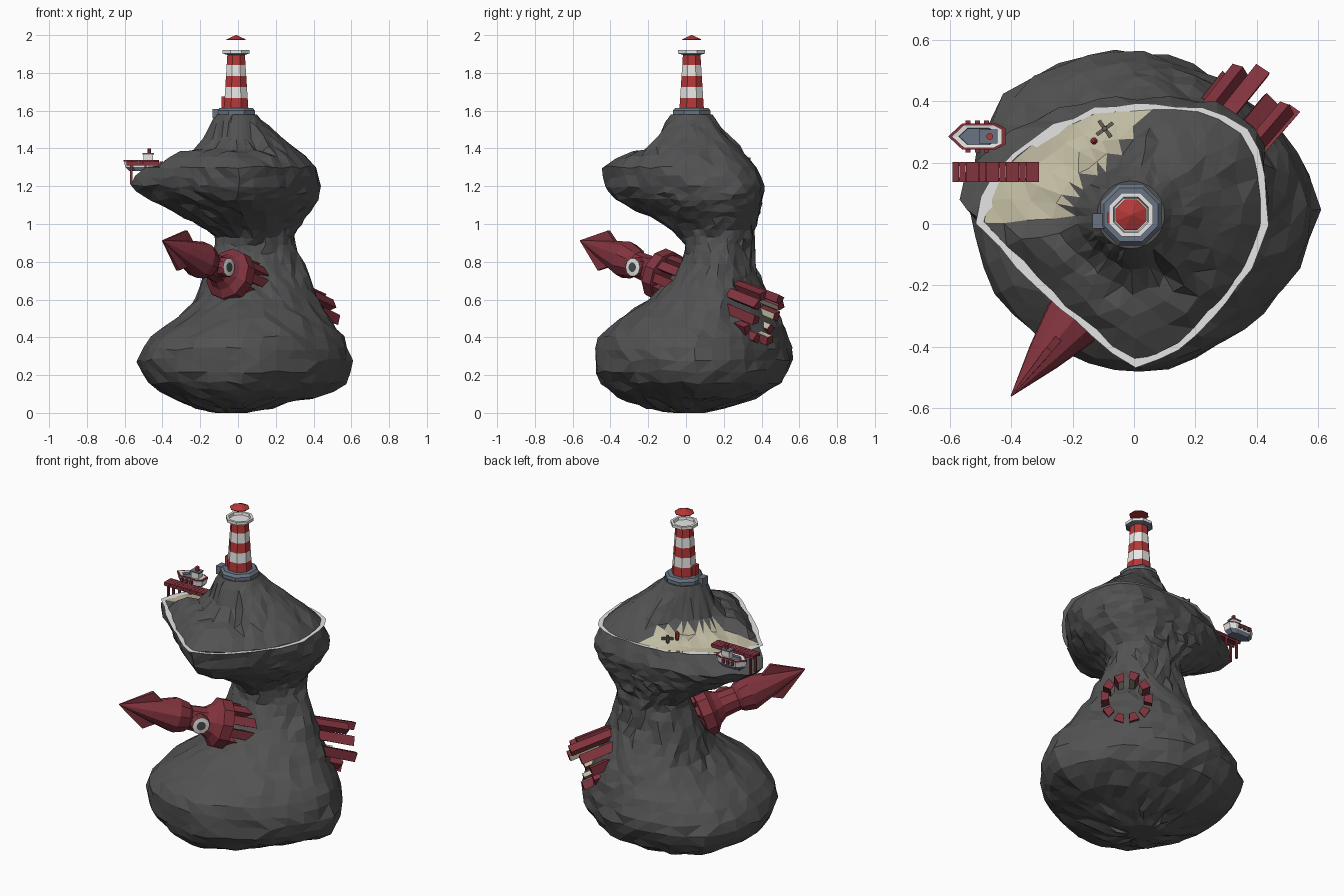
import bpy, bmesh, math, random
from mathutils import Matrix, Vector

random.seed(4)
if "Cube" in bpy.data.objects:
    bpy.data.objects.remove(bpy.data.objects["Cube"])

COLOURS = {
    "rock": (.085, .085, .085), "sand": (.53, .5, .36), "foam": (.78, .78, .78),
    "signal_red": (.46, .04, .04), "squid_red": (.22, .033, .048),
    "white": (.8, .8, .78), "slate": (.14, .175, .225), "charcoal": (.07, .075, .08),
    "driftwood": (.13, .12, .1),
}
NAMES = list(COLOURS)
MATS = []
for label, rgb in COLOURS.items():
    m = bpy.data.materials.new(label)
    m.use_nodes = True
    m.diffuse_color = (*rgb, 1)
    shader = next(n for n in m.node_tree.nodes if n.type == "BSDF_PRINCIPLED")
    shader.inputs["Base Color"].default_value = (*rgb, 1)
    shader.inputs["Roughness"].default_value = .9
    MATS.append(m)


def finish(name, bm, rule=None):
    """Turn a bmesh into an object; rule(face) may choose a colour name."""
    bmesh.ops.recalc_face_normals(bm, faces=bm.faces)
    for f in bm.faces:
        if rule:
            f.material_index = NAMES.index(rule(f))
    mesh = bpy.data.meshes.new(name)
    for m in MATS:
        mesh.materials.append(m)
    bm.to_mesh(mesh)
    bm.free()
    ob = bpy.data.objects.new(name, mesh)
    bpy.context.collection.objects.link(ob)
    return ob


def skin(rings, bands, caps=True):
    """Bridge equal rings of points; one colour per band, end caps included."""
    bm = bmesh.new()
    loops = [[bm.verts.new(p) for p in ring] for ring in rings]
    for i, (a, b) in enumerate(zip(loops, loops[1:])):
        for j in range(len(a)):
            k = (j + 1) % len(a)
            f = bm.faces.new((a[j], a[k], b[k], b[j]))
            f.material_index = NAMES.index(bands[min(i, len(bands) - 1)])
    if caps:
        for loop, col in ((loops[0], bands[0]), (loops[-1], bands[-1])):
            bm.faces.new(loop).material_index = NAMES.index(col)
    return bm


def lathe(name, profile, sides, matrix, bands):
    """Spin (height, radius) pairs round local z."""
    rings = []
    for h, r in profile:
        angles = [math.tau * (i + .5) / sides for i in range(sides)]
        rings.append([matrix @ Vector((r * math.cos(a), r * math.sin(a), h)) for a in angles])
    return finish(name, skin(rings, bands))


def box(name, colour, loc, size, matrix=Matrix()):
    bm = bmesh.new()
    bmesh.ops.create_cube(bm, size=1, matrix=matrix @ Matrix.Translation(loc) @ Matrix.Diagonal((*size, 1)))
    return finish(name, bm, lambda f: colour)


def mix(a, b, t):
    return [p + (q - p) * t for p, q in zip(a, b)]


# Sea stack: levels of height, centre x, centre y, x min, x max, y min, y max
LEVELS = [
    (0, -.05, .02, -.12, .05, -.06, .1), (.03, -.02, .02, -.22, .18, -.23, .2),
    (.08, 0, .04, -.34, .4, -.37, .37), (.16, .02, .06, -.47, .57, -.45, .5),
    (.28, .02, .05, -.53, .6, -.48, .56), (.4, .04, .06, -.46, .56, -.46, .54),
    (.5, .06, .1, -.32, .49, -.35, .5), (.6, .07, .13, -.22, .43, -.2, .45),
    (.72, .08, .16, -.18, .38, -.08, .39), (.85, .09, .18, -.14, .32, -.01, .36),
    (.93, .08, .18, -.12, .3, -.03, .36), (1, .05, .16, -.22, .33, -.13, .37),
    (1.07, .02, .13, -.35, .38, -.26, .39), (1.13, 0, .1, -.47, .42, -.38, .4),
    (1.2, 0, .08, -.57, .435, -.43, .41), (1.3, 0, 0, -.49, .41, -.45, .37),
]
SEG = 36
ANGLES = [math.tau * i / SEG for i in range(SEG)]
# Roundness of each quadrant at the base, the foot, and the head
BASE, FOOT, HEAD = (1.65, 2.7, 2, 1.35), (1.6, 2.5, 2, 1.7), (3.5, 1.85, 1.05, 1.45)


def outline(level, scale=1):
    """Four-quadrant rounded outline; the upper part is more angular."""
    z, cx, cy, x0, x1, y0, y1 = level
    powers = mix(BASE, FOOT, min(1, z * 4))
    powers = mix(powers, HEAD, min(1, max(0, (z - .85) * 4)))
    pts = []
    for a in ANGLES:
        c, s = math.cos(a), math.sin(a)
        n = powers[int(a // (math.pi / 2)) % 4]
        rx = x1 - cx if c > 0 else cx - x0
        ry = y1 - cy if s > 0 else cy - y0
        r = scale * (abs(c / rx) ** n + abs(s / ry) ** n) ** (-1 / n)
        pts.append(Vector((cx + r * c, cy + r * s, z)))
    return pts


# Smooth in-between levels round off the rock
rings = []
for i, lv in enumerate(LEVELS[:-1]):
    before, after = LEVELS[max(i - 1, 0)], LEVELS[min(i + 2, len(LEVELS) - 1)]
    nxt = LEVELS[i + 1]
    middle = [(9 * (b + c) - a - d) / 16 for a, b, c, d in zip(before, lv, nxt, after)]
    middle[0] = (lv[0] + nxt[0]) / 2
    rings += [outline(lv), outline(middle)]
rim = outline(LEVELS[-1])
rings.append(rim)

# Upper slopes, from the waterline in to the summit
STEPS = (.2, .4, .6, .8, .92, 1)
HILL = (.06, .115, .165, .215, .25, .28)
CLIFF = (.055, .08, .095, .15, .24, .28)
BEACH = (.008, .02, .036, .1, .22, .28)
for i, s in enumerate(STEPS):
    ring = []
    for a, p in zip(ANGLES, rim):
        deg = math.degrees(a)
        if 84 < deg < 187:
            rise = mix(HILL, BEACH, min(1, (deg - 84) / 30))
        else:
            rise = CLIFF if 187 <= deg < 300 else HILL
        top = Vector((-.01 + .11 * math.cos(a), .03 + .11 * math.sin(a), 0))
        q = p.lerp(top, s)
        q.z = rim[0].z + rise[i]
        ring.append(q)
    rings.append(ring)

for ring in rings[1:-1]:
    rough = .006 if ring is rim or ring[0].z > 1.5 else .01
    for p in ring:
        p += Vector([random.uniform(-rough, rough) for _ in range(3)])

bm = skin(rings, ["rock"])
bmesh.ops.triangulate(bm, faces=bm.faces)


def ground(f):
    c = f.calc_center_median()
    west = c.x < -.18 + (c.y - .05) * .74 and c.y > .03 + (c.x + .2) * .2
    return "sand" if 1.285 < c.z < 1.375 and west and f.normal.z > .35 else "rock"


finish("sea_stack", bm, ground)

# Foam line at the water level
inner, outer = outline(LEVELS[-1], .96), outline(LEVELS[-1], 1.055)
for p in outer:
    p += Vector((random.uniform(-.008, .008), random.uniform(-.008, .008), 0))
finish("foam_line", skin([inner, outer], ["foam"], caps=False))

# Lighthouse
TOWER = Matrix.Translation((-.01, .03, 0))
lathe("lighthouse_base", [(1.56, .108), (1.6, .108), (1.615, .095)], 8, TOWER, ["slate"])
lathe("lighthouse_tower", [(1.61 + .058 * i, .07 - .004 * i) for i in range(6)], 8, TOWER,
      ["signal_red", "white"] * 2 + ["signal_red"])
lathe("gallery", [(1.895, .05), (1.903, .077), (1.92, .077), (1.92, .062), (1.905, .058)],
      8, TOWER, ["slate", "white"])
lathe("lantern_roof", [(1.974, .054), (1.978, .054), (2, .002)], 8, TOWER, ["signal_red"])
box("entrance_step", "slate", (-.115, .01, 1.585), (.04, .05, .05))
box("door", "signal_red", (-.072, .02, 1.645), (.03, .035, .06))

# Squid: local z runs along the body from the tip, local y is up
axis = Vector((.62, .755, -.315)).normalized()
side = Vector((-axis.y, axis.x, 0)).normalized()
up = axis.cross(side)
SQUID = Matrix.Translation((-.4, -.56, .912)) @ Matrix((side, up, axis)).transposed().to_4x4()
lathe("squid_body", [(0, .002), (.18, .06), (.33, .1), (.39, .085), (.41, .07), (.5, .075),
                     (.54, .1), (.57, .14), (.63, .14), (.64, .09)], 10, SQUID, ["squid_red"])
FIN = [(0, .002, .002), (.17, .11, .012), (.25, .06, .012)]
finish("squid_fin", skin([[SQUID @ Vector((x * w, y * h, t)) for x, y in ((-1, -1), (1, -1), (1, 1), (-1, 1))]
                          for t, h, w in FIN], ["squid_red"]))
turn = SQUID @ Matrix.Translation((-.08, 0, .46)) @ Matrix.Rotation(-math.pi / 2, 4, "Y")
lathe("eye", [(-.04, .055), (.008, .053), (.016, .049), (.019, .026), (.02, .001)],
      10, turn, ["squid_red", "squid_red", "white", "charcoal"])

# Ten tentacles, pale on the inner side
for i in range(10):
    spin = SQUID @ Matrix.Rotation(math.tau * i / 10, 4, "Z")
    ends = [(.6, .1, .02), (1.34 + .03 * (i % 3 - 1), .118, .022)]
    bm = skin([[spin @ Vector((r + u * w, v * w * (1 + .25 * u), t))
                for u, v in ((-1, -1), (1, -1), (1, 1), (-1, 1))] for t, r, w in ends], ["squid_red"])
    inward = -(spin.to_3x3() @ Vector((1, 0, 0)))
    finish(f"tentacle_{i + 1}", bm, lambda f: "sand" if f.normal.dot(inward) > .8 else "squid_red")

# Jetty
for i in range(13):
    box(f"jetty_plank_{i + 1}", "squid_red", (-.58 + .0217 * i, .17, 1.325), (.0205, .065, .01))
for y in (.145, .195):
    box("jetty_beam", "squid_red", (-.45, y, 1.315), (.28, .01, .012))
    for x in (-.565, -.49, -.42):
        box("jetty_post", "squid_red", (x, y, 1.265), (.012, .012, .11))

# Boat with its bow towards -x
HULL = [(-.095, 0), (-.05, .042), (.06, .042), (.092, .026), (.092, -.026), (.06, -.042), (-.05, -.042)]
SHELL = [(.7, 1.28), (.92, 1.302), (.97, 1.325), (1, 1.332), (1, 1.34), (.86, 1.34), (.64, 1.338), (.62, 1.325)]
finish("boat_hull", skin([[(-.51 + x * k, .285 + y * k, z) for x, y in HULL] for k, z in SHELL],
                         ["slate", "white", "white", "squid_red", "squid_red", "white", "slate"]))
box("boat_cabin", "white", (-.475, .285, 1.345), (.05, .04, .05))
box("boat_cabin_roof", "slate", (-.475, .285, 1.372), (.06, .046, .008))
lathe("boat_funnel", [(1.37, .011), (1.4, .011)], 8, Matrix.Translation((-.47, .285, 0)), ["signal_red"])
for x in (-.54, -.51, -.48):
    for s in (-1, 1):
        box("boat_fender", "squid_red", (x, .285 + s * .046, 1.32), (.016, .012, .02))

# Beach finds
for i in range(4):
    spin = Matrix.Translation((-.095, .31, 1.345)) @ Matrix.Rotation(math.tau * (i + .4) / 4, 4, "Z")
    box(f"driftwood_{i + 1}", "driftwood", (.016, 0, 0), (.034, .012, .014), spin)
box("driftwood_stump", "driftwood", (-.095, .31, 1.335), (.014, .014, .05))
lathe("beach_buoy", [(1.33, .008), (1.35, .012), (1.375, .012), (1.385, .004)], 8,
      Matrix.Translation((-.13, .27, 0)), ["signal_red"])
